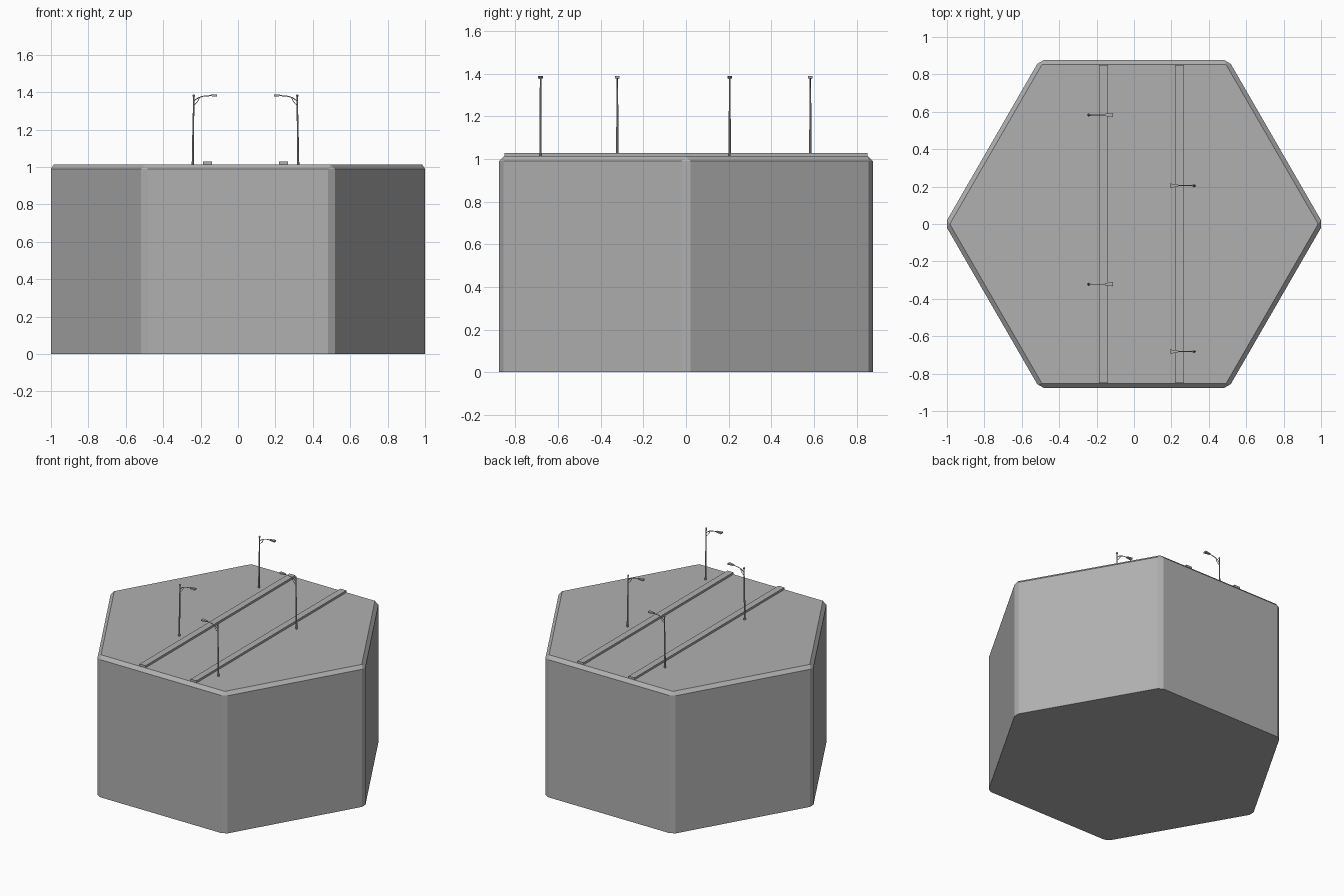
import bpy, bmesh, math
from mathutils import Matrix, Vector

if "Cube" in bpy.data.objects:
    bpy.data.objects.remove(bpy.data.objects["Cube"])

GROUND = 1.013

# mid grey used on every part
grey = bpy.data.materials.new("mid_grey")
grey.diffuse_color = (0.435, 0.435, 0.435, 1)
grey.use_nodes = True
grey.node_tree.nodes["Principled BSDF"].inputs["Base Color"].default_value = grey.diffuse_color


def new_object(name, bm, matrix=None):
    bmesh.ops.recalc_face_normals(bm, faces=bm.faces)
    mesh = bpy.data.meshes.new(name)
    bm.to_mesh(mesh)
    bm.free()
    mesh.materials.append(grey)
    ob = bpy.data.objects.new(name, mesh)
    bpy.context.collection.objects.link(ob)
    if matrix:
        ob.matrix_world = matrix
    return ob


def lathe(bm, profile, sides, lean=0):
    # stacked rings of (radius, height), closed at both ends
    rings = [[bm.verts.new((r * math.cos(math.tau * i / sides) + lean * z,
                            r * math.sin(math.tau * i / sides), z))
              for i in range(sides)] for r, z in profile]
    for a, b in zip(rings, rings[1:]):
        for i in range(sides):
            j = (i + 1) % sides
            bm.faces.new((a[i], a[j], b[j], b[i]))
    bm.faces.new(rings[0][::-1])
    bm.faces.new(rings[-1])


def tube(bm, path, radius, sides=6):
    # round rod along a path lying in the xz plane
    pts = [Vector((x, 0, z)) for x, z in path]
    rings = []
    for k, p in enumerate(pts):
        t = (pts[min(k + 1, len(pts) - 1)] - pts[max(k - 1, 0)]).normalized()
        n = Vector((-t.z, 0, t.x))
        rings.append([bm.verts.new(p + radius * (math.cos(math.tau * i / sides) * n
                      + math.sin(math.tau * i / sides) * Vector((0, 1, 0))))
                      for i in range(sides)])
    for a, b in zip(rings, rings[1:]):
        for i in range(sides):
            j = (i + 1) % sides
            bm.faces.new((a[i], a[j], b[j], b[i]))
    bm.faces.new(rings[0][::-1])
    bm.faces.new(rings[-1])


# hexagonal tile with chamfered top and corner edges
bm = bmesh.new()
lathe(bm, [(1.0117, 0), (1.0117, GROUND)], 6)
edges = [e for e in bm.edges if max(v.co.z for v in e.verts) > 0.5]
bmesh.ops.bevel(bm, geom=edges, offset=0.0235, segments=1, affect='EDGES')
new_object("hex_tile", bm)

# kerb strips
for name, x in (("left_kerb", -0.163), ("right_kerb", 0.243)):
    bm = bmesh.new()
    bmesh.ops.create_cube(bm, size=1, matrix=Matrix.Translation((x, 0, 1.018))
                          @ Matrix.Diagonal((0.047, 1.702, 0.02, 1)))
    new_object(name, bm)


def street_lamp(index, x, y, turn):
    place = Matrix.Translation((x, y, GROUND)) @ Matrix.Rotation(turn, 4, 'Z')
    # tapered, slightly leaning pole with base collar and finial
    bm = bmesh.new()
    lathe(bm, [(0.007, -0.002), (0.007, 0.011), (0.0055, 0.015), (0.005, 0.15),
               (0.0035, 0.357), (0.0035, 0.361), (0.006, 0.365),
               (0.006, 0.371), (0.003, 0.375)], 8, lean=0.015)
    new_object(f"lamp_pole_{index}", bm, place)
    # curved arm and brace
    bm = bmesh.new()
    tube(bm, [(0.004, 0.335), (0.015, 0.347), (0.032, 0.358), (0.056, 0.365),
              (0.09, 0.368)], 0.0026)
    tube(bm, [(0.004, 0.315), (0.013, 0.322), (0.025, 0.335), (0.036, 0.358)], 0.0018)
    new_object(f"lamp_arm_{index}", bm, place)
    # tapered lamp head
    bm = bmesh.new()
    bmesh.ops.create_cube(bm, size=1, matrix=Matrix.Translation((0.108, 0, 0.3695))
                          @ Matrix.Diagonal((0.043, 0.022, 0.011, 1)))
    for v in bm.verts:
        if v.co.x < 0.1:
            v.co.y *= 0.55
            v.co.z = 0.369 + (v.co.z - 0.3695) * 0.6
    new_object(f"lamp_head_{index}", bm, place)


# lamps on both sides, facing inwards
for i, (x, y, turn) in enumerate([(-0.242, 0.583, 0), (-0.242, -0.322, 0),
                                  (0.322, 0.205, math.pi), (0.322, -0.682, math.pi)]):
    street_lamp(i + 1, x, y, turn)
